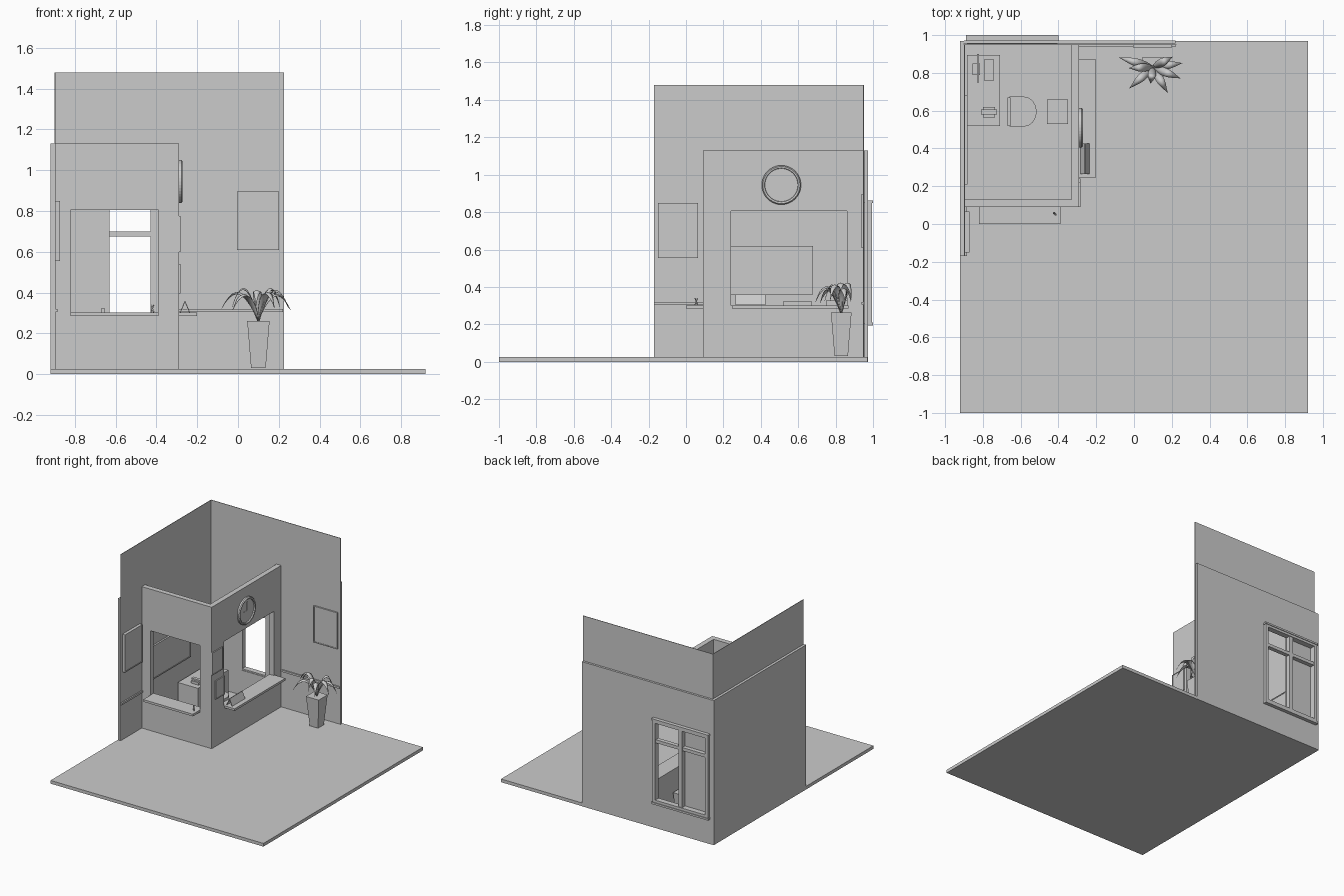
import bpy, bmesh, math
from mathutils import Vector, Matrix

if "Cube" in bpy.data.objects:
    bpy.data.objects.remove(bpy.data.objects["Cube"])

GREY = bpy.data.materials.new("plain_grey")
GREY.use_nodes = True
COLOR = (0.6, 0.6, 0.6, 1)
GREY.diffuse_color = COLOR
GREY.node_tree.nodes["Principled BSDF"].inputs["Base Color"].default_value = COLOR


def finish(name, bm, smooth=False):
    bmesh.ops.recalc_face_normals(bm, faces=bm.faces)
    me = bpy.data.meshes.new(name)
    bm.to_mesh(me)
    bm.free()
    me.materials.append(GREY)
    for p in me.polygons:
        p.use_smooth = smooth
    ob = bpy.data.objects.new(name, me)
    bpy.context.collection.objects.link(ob)
    return ob


def add_box(bm, x, y, z, taper=1.0):
    """Box from ranges; taper scales the bottom face."""
    c = Vector((sum(x) / 2, sum(y) / 2, sum(z) / 2))
    size = Vector((x[1] - x[0], y[1] - y[0], z[1] - z[0]))
    verts = bmesh.ops.create_cube(bm, size=1)["verts"]
    for v in verts:
        k = taper if v.co.z < 0 else 1.0
        v.co = c + Vector((v.co.x * size.x * k, v.co.y * size.y * k, v.co.z * size.z))
    return verts


def box(name, x, y, z, taper=1.0):
    bm = bmesh.new()
    add_box(bm, x, y, z, taper)
    return finish(name, bm)


def pierced(name, axis, depth, u, z, hole_u, hole_z):
    """Upright slab with a rectangular opening; axis is its thickness direction."""
    bm = bmesh.new()
    loops = []
    for d in depth:
        for us, zs in ((u, z), (hole_u, hole_z)):
            pts = [(us[0], zs[0]), (us[1], zs[0]), (us[1], zs[1]), (us[0], zs[1])]
            loops.append([bm.verts.new((d, a, b) if axis == "x" else (a, d, b)) for a, b in pts])
    fo, fi, bo, bi = loops
    for a, b in ((fo, fi), (bo, bi), (fo, bo), (fi, bi)):
        for i in range(4):
            j = (i + 1) % 4
            bm.faces.new((a[i], a[j], b[j], b[i]))
    return finish(name, bm)


def picture(name, axis, depth, u, z, rim=0.008):
    """Framed picture with a slightly recessed centre panel."""
    hu, hz = (u[0] + rim, u[1] - rim), (z[0] + rim, z[1] - rim)
    pierced(name + "_frame", axis, depth, u, z, hu, hz)
    inner = (depth[0], depth[1] - 0.003) if axis == "x" else (depth[0] + 0.003, depth[1])
    if axis == "x":
        box(name + "_panel", inner, hu, hz)
    else:
        box(name + "_panel", hu, inner, hz)


# Floor and room shell
FLOOR = 0.025
box("floor_slab", (-0.92, 0.92), (-1, 0.97), (0, FLOOR))
box("outer_left_wall", (-0.92, -0.9), (-0.17, 0.97), (0, 1.13))
pierced("outer_back_wall", "y", (0.955, 0.972), (-0.9, 0.22), (0, 1.13), (-0.87, -0.42), (0.22, 0.84))
box("tall_left_wall", (-0.899, -0.895), (-0.17, 0.95), (FLOOR, 1.48))
pierced("tall_back_wall", "y", (0.947, 0.951), (-0.895, 0.225), (FLOOR, 1.48), (-0.63, -0.42), (0.22, 0.84))
box("back_chair_rail", (-0.29, 0.22), (0.937, 0.947), (0.305, 0.32))
box("left_chair_rail", (-0.895, -0.885), (-0.17, 0.09), (0.305, 0.32))

# Back window frame with mullion and transom
pierced("window_frame", "y", (0.952, 0.995), (-0.885, -0.405), (0.205, 0.855), (-0.86, -0.43), (0.23, 0.83))
box("window_mullion", (-0.66, -0.63), (0.955, 0.99), (0.23, 0.83))
for side, x in (("right", (-0.86, -0.66)), ("left", (-0.63, -0.43))):
    box("window_transom_" + side, x, (0.955, 0.988), (0.675, 0.7))
for label, z in (("head", (0.848, 0.862)), ("sill", (0.195, 0.21))):
    box("window_" + label, (-0.89, -0.4), (0.965, 1.0), z)

# Reception booth
BOOTH = (FLOOR, 1.13)
OPENING = (0.3, 0.805)
pierced("booth_front_wall", "y", (0.09, 0.13), (-0.895, -0.29), BOOTH, (-0.82, -0.39), OPENING)
pierced("booth_side_wall", "x", (-0.33, -0.29), (0.13, 0.947), BOOTH, (0.24, 0.86), OPENING)
box("front_counter", (-0.82, -0.39), (0, 0.13), (0.285, 0.302))
box("side_counter", (-0.33, -0.2), (0.245, 0.87), (0.285, 0.302))
box("booth_rug", (-0.89, -0.39), (0.25, 0.94), (FLOOR, 0.029))

# Pictures, notices and board
picture("back_picture", "y", (0.935, 0.947), (-0.005, 0.2), (0.61, 0.895))
picture("left_picture", "x", (-0.895, -0.872), (-0.15, 0.065), (0.555, 0.85))
picture("upper_notice", "x", (-0.29, -0.282), (0.09, 0.22), (0.6, 0.775), 0.005)
picture("lower_notice", "x", (-0.29, -0.282), (0.13, 0.24), (0.395, 0.54), 0.005)
picture("inside_board", "x", (-0.895, -0.882), (0.21, 0.68), (0.36, 0.62))

# Wall clock: a round dish with a raised rim
bm = bmesh.new()
profile = ((0.105, 0), (0.105, 0.012), (0.099, 0.019), (0.09, 0.017), (0.088, 0.008), (0, 0.008))
ring = [bm.verts.new((d, 0, r)) for r, d in profile]
edges = [bm.edges.new(pair) for pair in zip(ring, ring[1:])]
bmesh.ops.spin(bm, geom=ring + edges, axis=(1, 0, 0), cent=(0, 0, 0), angle=math.tau, steps=40)
bmesh.ops.remove_doubles(bm, verts=bm.verts, dist=0.0005)
clock = finish("wall_clock", bm)
clock.location = (-0.29, 0.51, 0.945)
bm = bmesh.new()
add_box(bm, (-0.281, -0.279), (0.507, 0.513), (0.945, 1.015))
add_box(bm, (-0.281, -0.279), (0.46, 0.51), (0.942, 0.948))
finish("clock_hands", bm)

# Tent sign and small pen stand on the counters
bm = bmesh.new()
for s in (-1, 1):
    verts = add_box(bm, (-0.002, 0.002), (0.265, 0.425), (-0.03, 0.03))
    bmesh.ops.rotate(bm, verts=verts, matrix=Matrix.Rotation(-s * 0.4, 3, "Y"))
    bmesh.ops.translate(bm, verts=verts, vec=(-0.26 + s * 0.011, 0, 0.331))
finish("tent_sign", bm)
bm = bmesh.new()
for s in (-1, 1):
    verts = add_box(bm, (-0.003, 0.003), (-0.003, 0.003), (-0.02, 0.02))
    bmesh.ops.rotate(bm, verts=verts, matrix=Matrix.Rotation(s * 0.5, 3, (1, 1, 0)))
    bmesh.ops.translate(bm, verts=verts, vec=(-0.42, 0.055, 0.322))
finish("pen_stand", bm)

# Desk, monitor, telephone and storage box
box("desk", (-0.885, -0.71), (0.52, 0.895), (FLOOR, 0.22))
box("monitor_screen", (-0.83, -0.82), (0.75, 0.9), (0.24, 0.33))
box("monitor_foot", (-0.855, -0.815), (0.79, 0.85), (0.22, 0.25))
box("keyboard", (-0.795, -0.74), (0.76, 0.87), (0.22, 0.23))
box("telephone_base", (-0.8, -0.735), (0.565, 0.62), (0.22, 0.24))
box("telephone_handset", (-0.81, -0.725), (0.58, 0.605), (0.24, 0.252))
box("storage_box", (-0.46, -0.35), (0.53, 0.66), (0.029, 0.14), 0.85)

# Office chair: rounded seat, back rest and pedestal
bm = bmesh.new()
outline = [(-0.66, 0.675), (-0.66, 0.515)]
for i in range(9):
    a = math.pi * (i / 8 - 0.5)
    outline.append((-0.585 + 0.07 * math.cos(a), 0.595 + 0.08 * math.sin(a)))
face = bm.faces.new([bm.verts.new((x, y, 0.15)) for x, y in outline])
top = bmesh.ops.extrude_face_region(bm, geom=[face])["geom"]
bmesh.ops.translate(bm, verts=[v for v in top if isinstance(v, bmesh.types.BMVert)], vec=(0, 0, 0.02))
finish("chair_seat", bm)
box("chair_back", (-0.67, -0.655), (0.52, 0.67), (0.17, 0.325))
box("chair_post", (-0.605, -0.585), (0.585, 0.605), (0.04, 0.15))
for i, (dx, dy) in enumerate(((0.06, 0.008), (0.008, 0.06))):
    box(f"chair_foot_{i + 1}", (-0.595 - dx, -0.595 + dx), (0.595 - dy, 0.595 + dy), (0.029, 0.042))

# Potted plant: square tapered pot and arching leaves
POT = Vector((0.1, 0.83, 0.26))
box("plant_pot", (0.045, 0.155), (0.775, 0.885), (0.03, 0.262), 0.65)


def leaf(name, angle, reach, height, drop, width=0.022, steps=10):
    bm = bmesh.new()
    out = Vector((math.cos(angle), math.sin(angle), 0))
    side = Vector((-out.y, out.x, 0))
    rows = []
    for i in range(steps + 1):
        t = i / steps
        z = height * math.sin(math.pi * min(t * 0.85, 1)) ** 0.8 + drop * t * t
        mid = POT + out * reach * t + Vector((0, 0, z))
        w = width * (0.2 + 0.8 * math.sin(math.pi * t ** 0.8)) * (1 - t ** 6)
        rows.append([bm.verts.new(mid + side * w * s - Vector((0, 0, abs(s) * w * 0.4)))
                     for s in (-1, 0, 1)])
    for a, b in zip(rows, rows[1:]):
        for j in range(2):
            bm.faces.new((a[j], a[j + 1], b[j + 1], b[j]))
    ob = finish(name, bm, smooth=True)
    mod = ob.modifiers.new("thickness", "SOLIDIFY")
    mod.thickness = 0.002


leaves = ((164, 0.19, 0.15), (182, 0.13, 0.17), (222, 0.17, 0.14), (262, 0.09, 0.16),
          (300, 0.16, 0.15), (338, 0.16, 0.16), (8, 0.16, 0.14), (28, 0.12, 0.17))
for i, (deg, reach, height) in enumerate(leaves):
    leaf(f"plant_leaf_{i + 1}", math.radians(deg), reach, height, -0.02)
